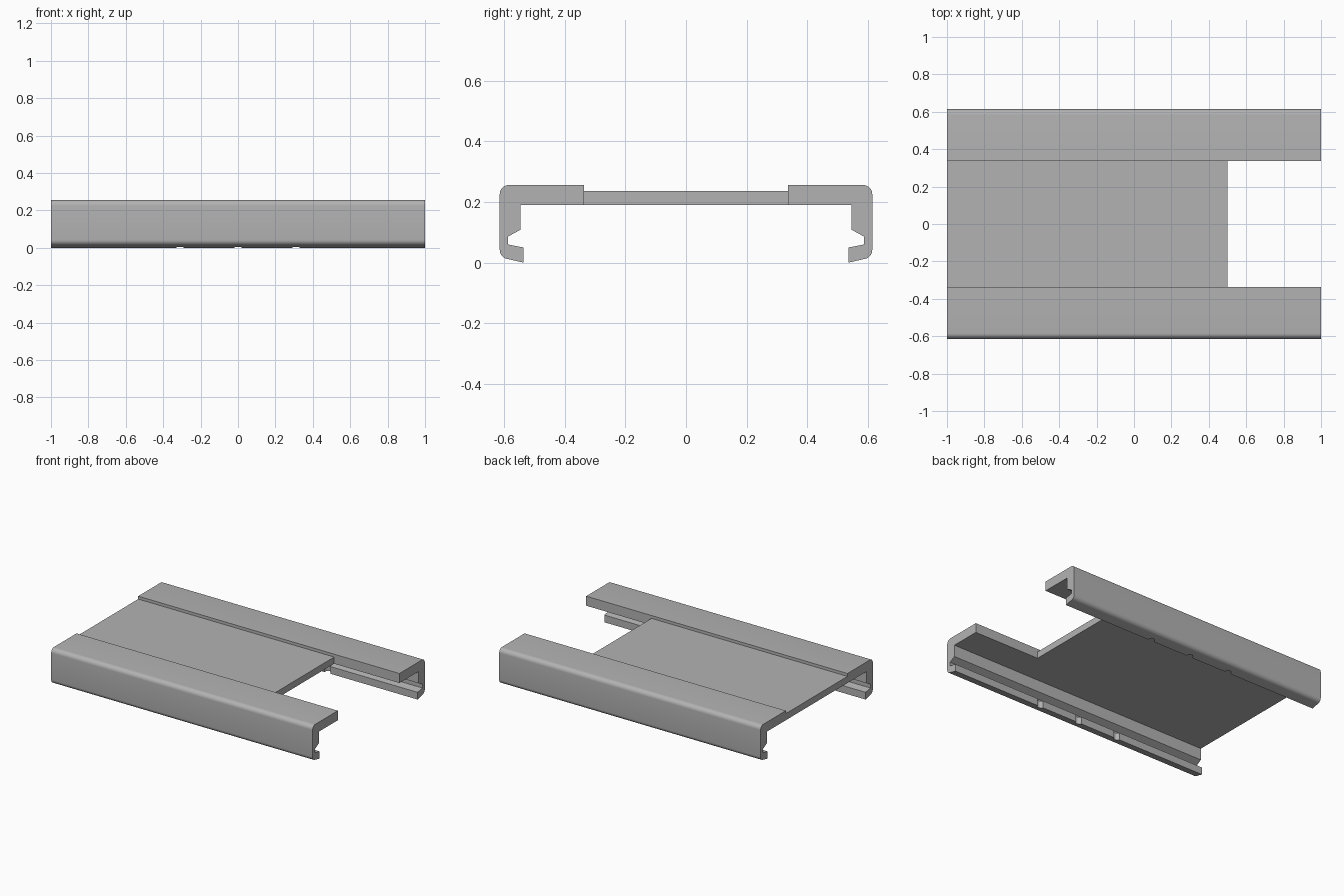
import bpy, bmesh, math
from mathutils import Matrix

old = bpy.data.objects.get("Cube")
if old:
    bpy.data.objects.remove(old, do_unlink=True)

grey = bpy.data.materials.new("plain grey")
grey.use_nodes = True
colour = (0.45, 0.45, 0.45, 1)
grey.diffuse_color = colour
grey.node_tree.nodes["Principled BSDF"].inputs["Base Color"].default_value = colour

STEP_Y = 0.337      # inner edge of the raised rails
OUTER_Y = 0.614
RADIUS = 0.03


def make_object(name, bm):
    bmesh.ops.recalc_face_normals(bm, faces=bm.faces)
    mesh = bpy.data.meshes.new(name)
    bm.to_mesh(mesh)
    bm.free()
    mesh.materials.append(grey)
    obj = bpy.data.objects.new(name, mesh)
    bpy.context.collection.objects.link(obj)
    return obj


def arc(cy, cz, start, end, steps=7):
    angles = [math.radians(start + (end - start) * i / steps) for i in range(steps + 1)]
    return [(cy + RADIUS * math.cos(a), cz + RADIUS * math.sin(a)) for a in angles]


def cut(target, cutter):
    cutter.hide_render = True
    mod = target.modifiers.new("cut", 'BOOLEAN')
    mod.operation = 'DIFFERENCE'
    mod.solver = 'EXACT'
    mod.object = cutter
    bpy.context.view_layer.objects.active = target
    bpy.ops.object.modifier_apply(modifier=mod.name)
    bpy.data.objects.remove(cutter, do_unlink=True)


# Half section: plate step, rounded shoulder, lip, groove, inner wall
half = [(STEP_Y, 0.236), (STEP_Y, 0.256)]
half += arc(OUTER_Y - RADIUS, 0.256 - RADIUS, 90, 0)
half += arc(OUTER_Y - RADIUS, 0.042, 0, -80)
half += [(0.535, 0), (0.535, 0.05), (0.587, 0.06), (0.587, 0.086),
         (0.545, 0.109), (0.545, 0.19)]
section = half + [(-y, z) for y, z in reversed(half)]

# Extruded cover body
bm = bmesh.new()
face = bm.faces.new([bm.verts.new((-1, y, z)) for y, z in section])
extruded = bmesh.ops.extrude_face_region(bm, geom=[face])
moved = [v for v in extruded["geom"] if isinstance(v, bmesh.types.BMVert)]
bmesh.ops.translate(bm, verts=moved, vec=(2, 0, 0))
body = make_object("channel_cover", bm)

# Open window at one end of the plate
bm = bmesh.new()
bmesh.ops.create_cube(bm, size=1, matrix=Matrix.Translation((1, 0, 0.2))
                      @ Matrix.Diagonal((1, 2 * STEP_Y, 0.4, 1)))
cut(body, make_object("window_cutter", bm))

# Small round notches in both lips
for side in (-1, 1):
    for x in (-0.31, 0, 0.31):
        bm = bmesh.new()
        bmesh.ops.create_cone(bm, cap_ends=True, segments=24, radius1=0.022,
                              radius2=0.022, depth=0.1,
                              matrix=Matrix.Translation((x, side * 0.535, 0.02)))
        cut(body, make_object("notch_cutter", bm))

bpy.ops.object.select_all(action='DESELECT')
body.select_set(True)
bpy.context.view_layer.objects.active = body
bpy.ops.object.shade_smooth_by_angle(angle=math.radians(25))
